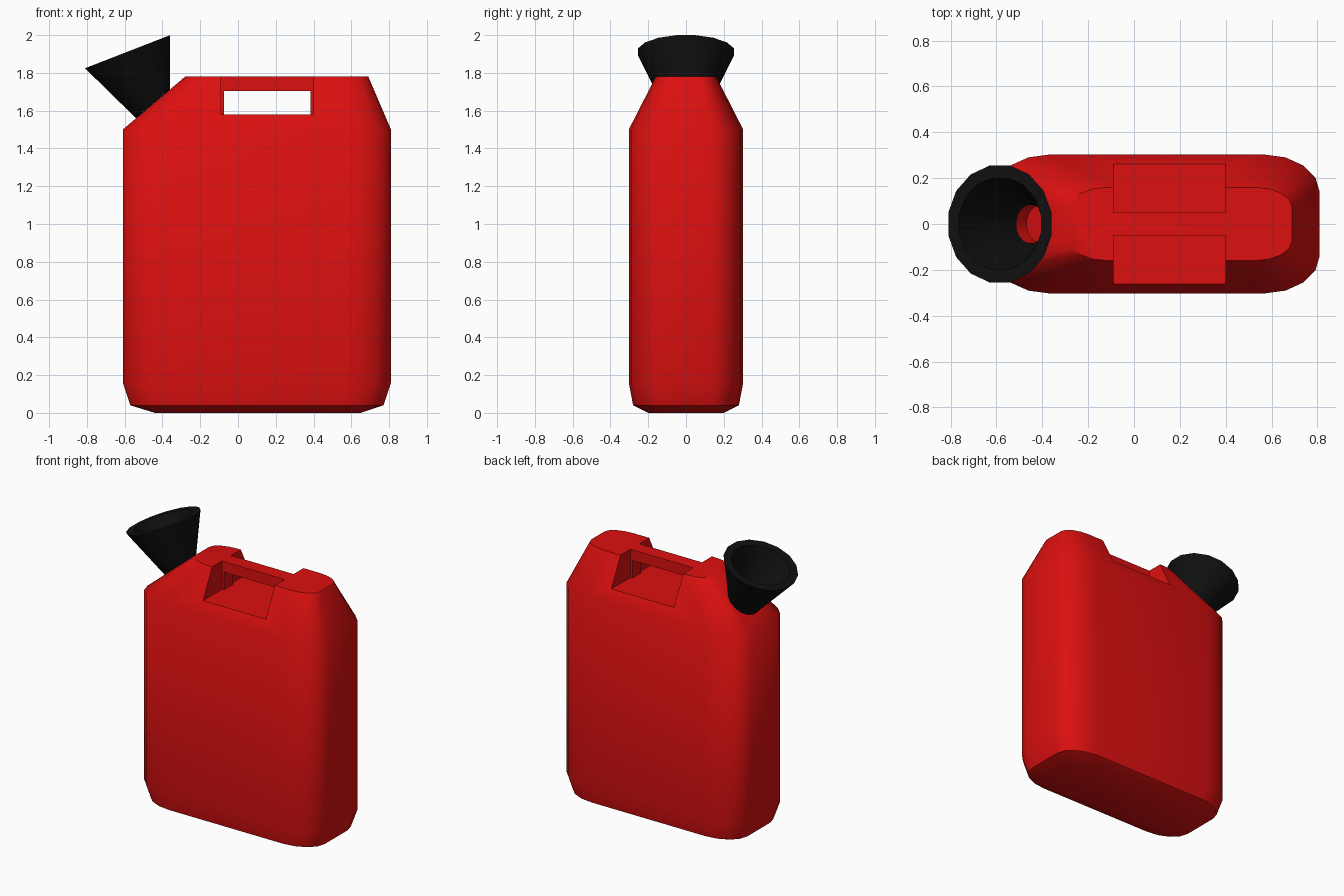
import bpy, bmesh
from math import sin, cos, pi, radians
from mathutils import Vector

if "Cube" in bpy.data.objects:
    bpy.data.objects.remove(bpy.data.objects["Cube"], do_unlink=True)


def material(name, color):
    m = bpy.data.materials.new(name)
    m.use_nodes = True
    m.diffuse_color = color
    b = m.node_tree.nodes["Principled BSDF"]
    b.inputs["Base Color"].default_value = color
    return m


red = material("red plastic", (0.72, 0.005, 0.005, 1))
black = material("black rubber", (0.005, 0.005, 0.005, 1))


def loft(name, rings, mat, closed=False):
    """Skin a list of point rings; cap the ends, or join last to first."""
    bm = bmesh.new()
    loops = [[bm.verts.new(p) for p in ring] for ring in rings]
    pairs = list(zip(loops, loops[1:]))
    if closed:
        pairs.append((loops[-1], loops[0]))
    else:
        bm.faces.new(loops[0])
        bm.faces.new(loops[-1])
    for a, b in pairs:
        for i in range(len(a)):
            j = (i + 1) % len(a)
            bm.faces.new((a[i], a[j], b[j], b[i]))
    bmesh.ops.recalc_face_normals(bm, faces=bm.faces)
    me = bpy.data.meshes.new(name)
    bm.to_mesh(me)
    bm.free()
    me.materials.append(mat)
    ob = bpy.data.objects.new(name, me)
    bpy.context.collection.objects.link(ob)
    return ob


def box(name, x0, x1, y0, y1, z0, z1):
    return loft(name, [[(x0, y0, z), (x1, y0, z), (x1, y1, z), (x0, y1, z)]
                       for z in (z0, z1)], red)


def activate(ob):
    bpy.ops.object.select_all(action='DESELECT')
    ob.select_set(True)
    bpy.context.view_layer.objects.active = ob


def cut(ob, cutter):
    cutter.hide_render = True
    mod = ob.modifiers.new("cut", 'BOOLEAN')
    mod.operation, mod.solver, mod.object = 'DIFFERENCE', 'EXACT', cutter
    activate(ob)
    bpy.ops.object.modifier_apply(modifier=mod.name)
    bpy.data.objects.remove(cutter, do_unlink=True)


def smooth(ob, angle):
    activate(ob)
    bpy.ops.object.shade_smooth_by_angle(angle=radians(angle))


# Body: one rounded rectangle scaled through five levels
def rounded_ring(z, x0, x1, hy, steps=4):
    hx, cx = (x1 - x0) / 2, (x0 + x1) / 2
    rx, ry = 0.34, 0.54
    pts = []
    for q, (sx, sy) in enumerate(((1, 1), (-1, 1), (-1, -1), (1, -1))):
        for k in range(steps + 1):
            a = (q + k / steps) * pi / 2
            pts.append((cx + hx * (sx * (1 - rx) + rx * cos(a)),
                        hy * (sy * (1 - ry) + ry * sin(a)), z))
    return pts


body = loft("can_body", [rounded_ring(*r) for r in (
    (0, -0.44, 0.65, 0.20),
    (0.04, -0.57, 0.77, 0.28),
    (0.16, -0.61, 0.81, 0.303),
    (1.5, -0.61, 0.81, 0.303),
    (1.78, -0.28, 0.69, 0.16))], red)

# Handle: a notch on each side and an opening under the grip
for s in (-1, 1):
    y0, y1 = sorted((s * 0.05, s * 0.5))
    cut(body, box("notch_cutter", -0.09, 0.40, y0, y1, 1.58, 2))
cut(body, box("grip_cutter", -0.075, 0.385, -0.1, 0.1, 1.58, 1.705))


# Spout rings lie in planes tilted about y
def tilted_ring(center, along, r_along, r_y, n=16):
    c, u = Vector(center), Vector(along).normalized()
    v = Vector((0, 1, 0))
    return [c + u * r_along * cos(a) + v * r_y * sin(a)
            for a in ((i + 0.5) * 2 * pi / n for i in range(n))]


slope = Vector((0.33, 0, 0.28))
normal = Vector((-0.28, 0, 0.33)).normalized()
mouth = Vector((-0.45, 0, 1.636))
rim = Vector((-0.585, 0, 1.912))
rim_dir = Vector((0.45, 0, 0.175))

# Shallow filler recess under the spout
cut(body, loft("recess_cutter", [
    tilted_ring(mouth + normal * d, slope, 0.085, 0.085) for d in (0.1, -0.07)], red))

# Smooth body, keeping the shoulder soft
smooth(body, 40)
bm = bmesh.new()
bm.from_mesh(body.data)
for e in bm.edges:
    if all(abs(v.co.z - 1.5) < 0.005 for v in e.verts):
        e.smooth = True
bm.to_mesh(body.data)
bm.free()

# Funnel spout: outer wall, rim, inner wall
funnel = loft("funnel_spout", [
    tilted_ring(mouth, slope, 0.12, 0.12),
    tilted_ring(rim, rim_dir, 0.246, 0.26),
    tilted_ring(rim, rim_dir, 0.195, 0.205),
    tilted_ring(mouth, slope, 0.085, 0.085)], black, closed=True)
smooth(funnel, 40)
